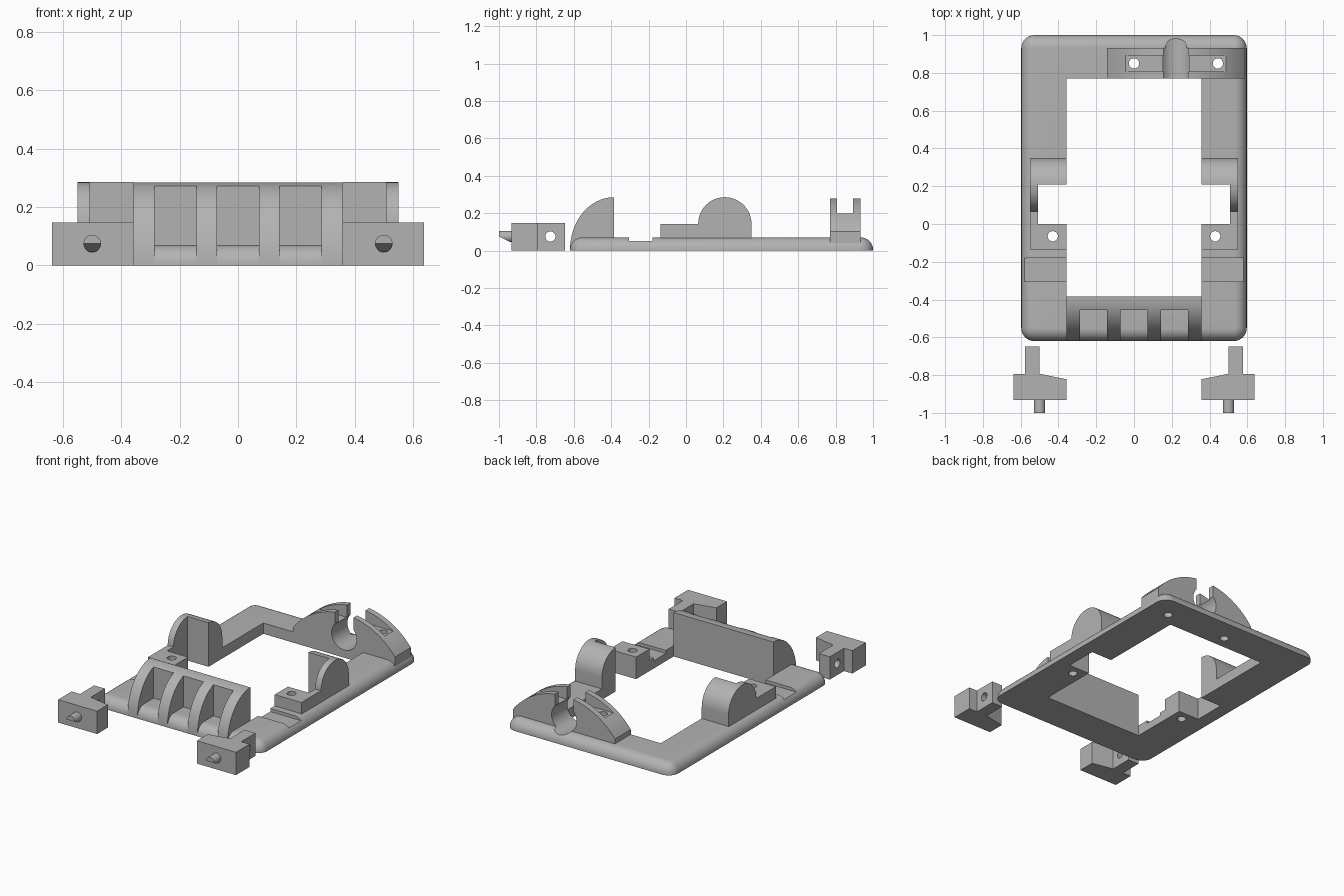
import bpy, bmesh
from math import sin, cos, pi, radians, sqrt, asin

if "Cube" in bpy.data.objects:
    bpy.data.objects.remove(bpy.data.objects["Cube"])

grey = bpy.data.materials.new("matte grey")
grey.use_nodes = True
grey.diffuse_color = (0.45, 0.45, 0.45, 1)
grey.node_tree.nodes["Principled BSDF"].inputs["Base Color"].default_value = (0.45, 0.45, 0.45, 1)


def make(name, bm):
    bmesh.ops.recalc_face_normals(bm, faces=bm.faces)
    me = bpy.data.meshes.new(name)
    bm.to_mesh(me)
    bm.free()
    me.materials.append(grey)
    ob = bpy.data.objects.new(name, me)
    bpy.context.collection.objects.link(ob)
    return ob


def prism(name, pts, axis, a, b):
    """Extrude a flat outline along an axis from a to b."""
    place = {"x": lambda p, d: (d, p[0], p[1]),
             "y": lambda p, d: (p[0], d, p[1]),
             "z": lambda p, d: (p[0], p[1], d)}[axis]
    bm = bmesh.new()
    lo = [bm.verts.new(place(p, a)) for p in pts]
    hi = [bm.verts.new(place(p, b)) for p in pts]
    bm.faces.new(lo)
    bm.faces.new(hi)
    for i in range(len(pts)):
        j = (i + 1) % len(pts)
        bm.faces.new((lo[i], lo[j], hi[j], hi[i]))
    return make(name, bm)


def box(name, x0, x1, y0, y1, z0, z1):
    return prism(name, [(x0, y0), (x1, y0), (x1, y1), (x0, y1)], "z", z0, z1)


def arc(cx, cy, rx, ry, start, end, n=24):
    return [(cx + rx * cos(start + (end - start) * i / n),
             cy + ry * sin(start + (end - start) * i / n)) for i in range(n + 1)]


def rod(name, cx, cy, r, axis, a, b):
    return prism(name, arc(cx, cy, r, r, 0, 2 * pi, 32)[:-1], axis, a, b)


def cut(ob, *cutters):
    """Subtract the cutters, then bake the result and discard them."""
    for c in cutters:
        c.hide_render = True
        m = ob.modifiers.new("cut", "BOOLEAN")
        m.operation, m.solver, m.object = "DIFFERENCE", "EXACT", c
    bpy.context.view_layer.update()
    dg = bpy.context.evaluated_depsgraph_get()
    me = bpy.data.meshes.new_from_object(ob.evaluated_get(dg))
    ob.modifiers.clear()
    ob.data = me
    for c in cutters:
        bpy.data.objects.remove(c)


def screw_hole(x, y):
    return rod("hole_cutter", x, y, 0.027, "z", -0.1, 0.5)


# Base frame: stacked rounded rectangles give the rounded upper rim
W, FRONT, BACK, TOP, RIM, CORNER = 0.597, -0.62, 1.0, 0.07, 0.065, 0.07
levels = [(0, 0)] + [(RIM * (1 - cos(t)), TOP - RIM + RIM * sin(t))
                     for t in [i * pi / 16 for i in range(9)]]
bm = bmesh.new()
rings = []
for inset, z in levels:
    r = CORNER - inset
    pts = []
    for k, (cx, cy) in enumerate([(W, BACK), (-W, BACK), (-W, FRONT), (W, FRONT)]):
        sx, sy = (1 if cx > 0 else -1), (1 if cy > 0 else -1)
        pts += arc(cx - sx * CORNER, cy - sy * CORNER, r, r, k * pi / 2, (k + 1) * pi / 2, 8)
    rings.append([bm.verts.new((x, y, z)) for x, y in pts])
for a, b in zip(rings, rings[1:]):
    for i in range(len(a)):
        j = (i + 1) % len(a)
        bm.faces.new((a[i], a[j], b[j], b[i]))
bm.faces.new(rings[0])
bm.faces.new(rings[-1])
base = make("base_frame", bm)

# Window with a side notch on each side, strap recesses, screw holes, cable groove
IN, NOTCH, SILL = 0.358, 0.508, -0.385
half = [(IN, SILL), (IN, 0), (NOTCH, 0), (NOTCH, 0.21), (IN, 0.21), (IN, 0.77)]
window = half + [(-x, y) for x, y in reversed(half)]
PIN_X, PIN_Y = 0.43, -0.065
ARCH_X, HOLE_R, HOLE_Z = 0.222, 0.09, 0.14
ARCH_PINS = (0.0, 0.444)
cut(base,
    prism("window_cutter", window, "z", -0.1, 0.3),
    box("recess_cutter", -0.8, 0.8, -0.305, -0.18, 0.05, 0.3),
    rod("groove_cutter", ARCH_X, HOLE_Z, HOLE_R, "y", 0.7, 1.1),
    *[screw_hole(s * PIN_X, PIN_Y) for s in (1, -1)],
    *[screw_hole(x, 0.85) for x in ARCH_PINS])

# Front bumper: quarter-round wall with three pockets
profile = arc(SILL, 0.005, -SILL + FRONT, 0.28, 0, pi / 2) + [(SILL, 0.005)]
bumper = prism("front_bumper", profile, "x", -IN, IN)
cut(bumper, *[box("pocket_cutter", x - 0.072, x + 0.072, -0.8, -0.455, -0.1, 0.5)
              for x in (-0.215, 0, 0.215)])

# Cable arch at the back
HALF, R, PEAK = 0.365, 0.46, 0.282
a = asin(HALF / R)
outline = arc(ARCH_X, PEAK - R, R, R, pi / 2 - a, pi / 2 + a, 40)
outline += [(ARCH_X - HALF, 0.035), (ARCH_X + HALF, 0.035)]
arch = prism("cable_arch", outline, "y", 0.77, 0.932)
cut(arch,
    box("slot_cutter", -0.3, 0.8, 0.807, 0.893, 0.197, 0.5),
    rod("cable_cutter", ARCH_X, HOLE_Z, HOLE_R, "y", 0.7, 1.1),
    box("mouth_cutter", ARCH_X - 0.066, ARCH_X + 0.066, 0.7, 1.1, HOLE_Z, 0.5),
    *[screw_hole(x, 0.85) for x in ARCH_PINS])

parts = [base, bumper, arch]
for s, side in ((1, "left"), (-1, "right")):
    # Side bracket: low step and round-topped ear, hollowed on the inside
    ear = [(-0.135, 0.06), (0.35, 0.06)] + arc(0.2075, 0.143, 0.1425, 0.1425, 0, pi) + [(-0.135, 0.143)]
    bracket = prism(side + "_bracket", ear, "x", s * IN, s * 0.55)
    cut(bracket,
        box("notch_cutter", s * 0.3, s * NOTCH, 0, 0.21, -0.1, 0.5),
        screw_hole(s * PIN_X, PIN_Y))

    # Loose clip: body with a drilled tang
    plan = [(IN, -0.932), (0.638, -0.932), (0.638, -0.793), (0.578, -0.793),
            (0.578, -0.648), (0.5, -0.648), (0.5, -0.793), (IN, -0.822)]
    clip = prism(side + "_clip", [(s * x, y) for x, y in plan], "z", 0, 0.148)
    cut(clip, rod("tang_hole_cutter", -0.725, 0.075, 0.027, "x", s * 0.4, s * 0.8))

    # Latch pin with a sloping underside
    pin = rod(side + "_latch_pin", s * 0.5, 0.075, 0.03, "y", -1.0, -0.925)
    cut(pin, prism("slope_cutter", [(-1.05, 0.1), (-0.932, 0.041), (-0.932, -0.1), (-1.05, -0.1)],
                   "x", s * 0.4, s * 0.6))
    parts += [bracket, clip, pin]

# Smooth the curved faces and keep the edges sharp
bpy.ops.object.select_all(action="DESELECT")
for ob in parts:
    ob.select_set(True)
bpy.context.view_layer.objects.active = base
bpy.ops.object.shade_smooth_by_angle(angle=radians(30))
